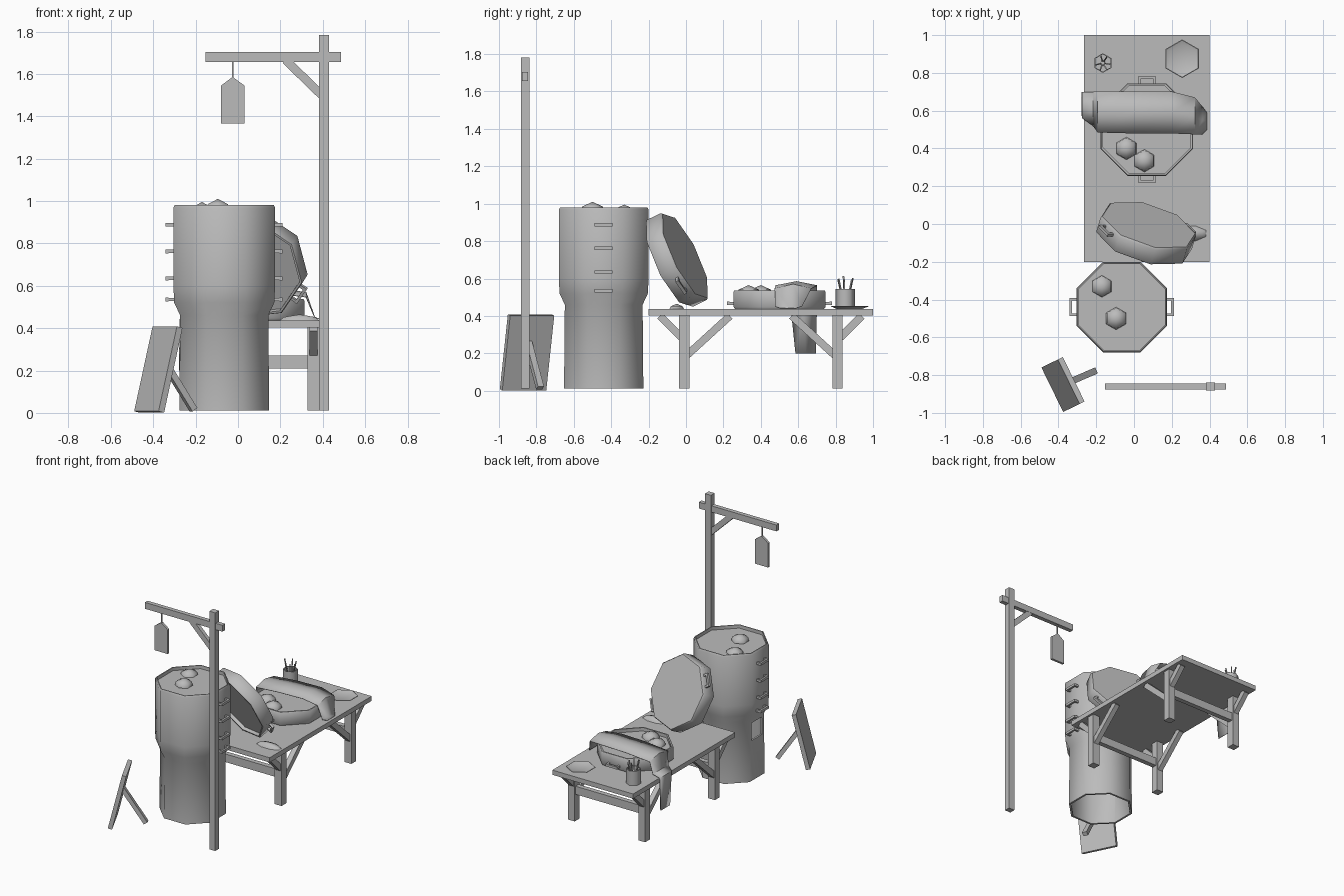
import bpy, bmesh, random
from math import pi, cos, sin, radians
from mathutils import Matrix, Vector

cube = bpy.data.objects.get("Cube")
if cube:
    bpy.data.objects.remove(cube, do_unlink=True)
random.seed(4)

GREY = (0.5, 0.5, 0.5, 1)
mat = bpy.data.materials.new("plain grey")
mat.use_nodes = True
mat.diffuse_color = GREY
mat.node_tree.nodes["Principled BSDF"].inputs["Base Color"].default_value = GREY


def finish(name, bm, matrix=Matrix(), smooth=0):
    bmesh.ops.recalc_face_normals(bm, faces=bm.faces)
    me = bpy.data.meshes.new(name)
    bm.to_mesh(me)
    bm.free()
    me.materials.append(mat)
    ob = bpy.data.objects.new(name, me)
    bpy.context.collection.objects.link(ob)
    ob.matrix_world = matrix
    if smooth:
        bpy.ops.object.select_all(action='DESELECT')
        ob.select_set(True)
        bpy.context.view_layer.objects.active = ob
        bpy.ops.object.shade_smooth_by_angle(angle=radians(smooth))
    return ob


def box(name, lo, hi, matrix=Matrix()):
    lo, hi = Vector(lo), Vector(hi)
    bm = bmesh.new()
    bmesh.ops.create_cube(bm, size=1)
    for v in bm.verts:
        v.co = [(lo[i] + hi[i]) / 2 + v.co[i] * (hi[i] - lo[i]) for i in range(3)]
    return finish(name, bm, matrix)


def beam(name, p, q, w, d):
    p, q = Vector(p), Vector(q)
    m = Matrix.Translation(p) @ (q - p).to_track_quat('Z', 'Y').to_matrix().to_4x4()
    return box(name, (-w / 2, -d / 2, 0), (w / 2, d / 2, (q - p).length), m)


def lathe(name, profile, n, matrix, turn=0.0, smooth=50):
    """Turn (radius, height) points into an n-sided body."""
    bm = bmesh.new()
    rings = [[bm.verts.new((r * cos(turn + 2 * pi * i / n), r * sin(turn + 2 * pi * i / n), z))
              for i in range(n)] for r, z in profile]
    for a, b in zip(rings, rings[1:]):
        for i in range(n):
            j = (i + 1) % n
            bm.faces.new((a[i], a[j], b[j], b[i]))
    bmesh.ops.remove_doubles(bm, verts=bm.verts, dist=1e-5)
    return finish(name, bm, matrix, smooth)


def at(x, y, z):
    return Matrix.Translation((x, y, z))


def octagon(name, profile, matrix):
    return lathe(name, [(r / cos(pi / 8), z) for r, z in profile], 8, matrix, pi / 8)


def handle(name, matrix):
    """Square loop sticking out along local x."""
    for s in (-1, 1):
        box(name + "_arm", (-0.01, s * 0.041 - 0.007, -0.008), (0.036, s * 0.041 + 0.007, 0.008), matrix)
    box(name + "_grip", (0.024, -0.048, -0.009), (0.038, 0.048, 0.009), matrix)


def bun(x, y, z):
    lathe("bun", [(0, 0), (0.06, 0), (0.055, 0.025), (0, 0.05)], 6, at(x, y, z), pi / 6, 65)


# Steamer stack on its stove
SX, SY = -0.065, -0.44
stove = octagon("steamer_stove", [
    (0, 0.5), (0.195, 0.48), (0.198, 0.012), (0.212, 0.012), (0.208, 0.46), (0.236, 0.52),
    (0.24, 0.6), (0.24, 0.968), (0.234, 0.98), (0.228, 0.98), (0.228, 0.955), (0, 0.955)], at(SX, SY, 0))
cutter = box("fire_door_cutter", (-0.34, SY - 0.06, 0.31), (-0.2, SY + 0.06, 0.44))
cutter.hide_render = True
cut = stove.modifiers.new("fire_door", 'BOOLEAN')
cut.operation = 'DIFFERENCE'
cut.solver = 'EXACT'
cut.object = cutter
bpy.context.view_layer.objects.active = stove
bpy.ops.object.modifier_apply(modifier=cut.name)
bpy.data.objects.remove(cutter, do_unlink=True)
for z in (0.535, 0.635, 0.762, 0.888):
    for turn in (0, pi):
        handle("stack_handle", at(SX, SY, z) @ Matrix.Rotation(turn, 4, 'Z') @ at(0.238, 0, 0))
bun(-0.17, -0.33, 0.945)
bun(-0.095, -0.5, 0.96)

# Table: top, legs, braces and end rails
box("table_top", (-0.265, -0.2, 0.402), (0.4, 1.0, 0.437))
for x in (-0.222, 0.357):
    for y, s in ((-0.01, 1), (0.81, -1)):
        box("table_leg", (x - 0.028, y - 0.028, 0.012), (x + 0.028, y + 0.028, 0.405))
        beam("inner_brace", (x, y + s * 0.015, 0.19), (x, y + s * 0.245, 0.4), 0.038, 0.04)
        beam("outer_brace", (x, y - s * 0.015, 0.285), (x, y - s * 0.13, 0.4), 0.038, 0.04)
for y in (-0.01, 0.81):
    box("end_rail", (-0.222, y - 0.018, 0.21), (0.357, y + 0.018, 0.27))

# Steam baskets: one flat on the table, one leaning on the stove
TRAY = [(0, 0), (0.238, 0), (0.245, 0.01), (0.245, 0.094), (0.241, 0.1),
        (0.231, 0.1), (0.231, 0.075), (0, 0.075)]


def basket(name, matrix):
    octagon(name, TRAY, matrix)
    for turn in (pi / 2, -pi / 2):
        handle(name + "_handle", matrix @ Matrix.Rotation(turn, 4, 'Z') @ at(0.243, 0, 0.03))


basket("table_basket", at(0.068, 0.5, 0.437))
bun(-0.04, 0.4, 0.515)
bun(0.055, 0.335, 0.515)

yaw, lean, roll = radians(17), radians(25), radians(38)
u = Vector((cos(yaw), -sin(yaw), 0))
n = Vector((cos(lean) * sin(yaw), cos(lean) * cos(yaw), sin(lean)))
v = n.cross(u)
if v.z < 0:
    v = -v
grip = u * cos(roll) - v * sin(roll)
axis = -n
side = grip.cross(axis)
turned = Matrix((side, grip, axis)).transposed().to_4x4()
basket("leaning_basket", at(0.065, -0.048, 0.7) @ turned @ at(0, 0, -0.05))

# Cloth draped over the basket and the table edge: x, z, near y, far y
bm = bmesh.new()
rows = []
for x, z, y0, y1 in ((-0.275, 0.2, 0.585, 0.695), (-0.272, 0.44, 0.56, 0.7), (-0.215, 0.455, 0.52, 0.7),
                     (-0.19, 0.54, 0.485, 0.7), (0, 0.555, 0.48, 0.7), (0.2, 0.56, 0.48, 0.7),
                     (0.32, 0.545, 0.475, 0.67), (0.36, 0.45, 0.475, 0.62), (0.385, 0.441, 0.5, 0.59)):
    lift = 0.022 if z > 0.5 else 0
    rows.append([bm.verts.new((x, y0 + (y1 - y0) * t, z + lift * (1 - abs(2 * t - 1)))) for t in (0, 0.5, 1)])
for a, b in zip(rows, rows[1:]):
    for i in range(2):
        bm.faces.new((a[i], b[i], b[i + 1], a[i + 1]))
cloth = finish("draped_cloth", bm, smooth=50)
thick = cloth.modifiers.new("thickness", 'SOLIDIFY')
thick.thickness = 0.004
thick.offset = 1

# Plate, cup of chopsticks and folded rag
lathe("plate", [(0, 0), (0.065, 0), (0.102, 0.014), (0.098, 0.016), (0.075, 0.006), (0, 0.006)],
      6, at(0.255, 0.875, 0.437), pi / 6, 30)
lathe("cup", [(0, 0), (0.052, 0), (0.052, 0.108), (0.046, 0.108), (0.046, 0.03), (0, 0.03)],
      6, at(-0.165, 0.852, 0.437), pi / 6, 62)
for i in range(6):
    a = i * pi / 3 + random.uniform(-0.3, 0.3)
    d = Vector((cos(a), sin(a), 0))
    base = Vector((-0.165, 0.852, 0.47))
    beam("chopstick", base + d * 0.012, base + d * 0.042 + Vector((0, 0, random.uniform(0.12, 0.15))), 0.007, 0.007)
lathe("folded_rag", [(0, 0), (0.1, 0), (0.08, 0.015), (0, 0.028)], 8,
      at(0.29, -0.05, 0.437) @ Matrix.Diagonal((1, 0.42, 1, 1)), pi / 8, 50)

# Signpost with hanging board
PY = -0.86
box("post", (0.382, PY - 0.022, 0.012), (0.43, PY + 0.022, 1.783))
box("post_arm", (-0.153, PY - 0.016, 1.656), (0.486, PY + 0.016, 1.703))
beam("post_brace", (0.225, PY, 1.665), (0.4, PY, 1.495), 0.028, 0.04)
box("hanging_cord", (-0.029, PY - 0.004, 1.57), (-0.021, PY + 0.004, 1.66))
bm = bmesh.new()
face = bm.faces.new([bm.verts.new((x, PY - 0.009, z)) for x, z in (
    (-0.08, 1.365), (0.03, 1.365), (0.03, 1.545), (-0.02, 1.582), (-0.03, 1.582), (-0.08, 1.545))])
push = bmesh.ops.extrude_face_region(bm, geom=[face])["geom"]
bmesh.ops.translate(bm, vec=(0, 0.018, 0), verts=[g for g in push if isinstance(g, bmesh.types.BMVert)])
finish("hanging_board", bm)

# Leaning floor board with its strut
across = Vector((0.115, -0.235, 0)).normalized()
back = Vector((-across.y, across.x, 0))
up = back * 0.235 + Vector((0, 0, 0.972))
rear = across.cross(up)
if rear.dot(back) < 0:
    rear = -rear
frame = at(-0.4325, -0.8775, 0.008) @ Matrix((across, rear, up)).transposed().to_4x4()
box("floor_board", (-0.131, 0, 0), (0.131, 0.03, 0.412), frame)
beam("floor_board_strut", (-0.36, -0.845, 0.26), (-0.21, -0.78, 0.015), 0.035, 0.03)
